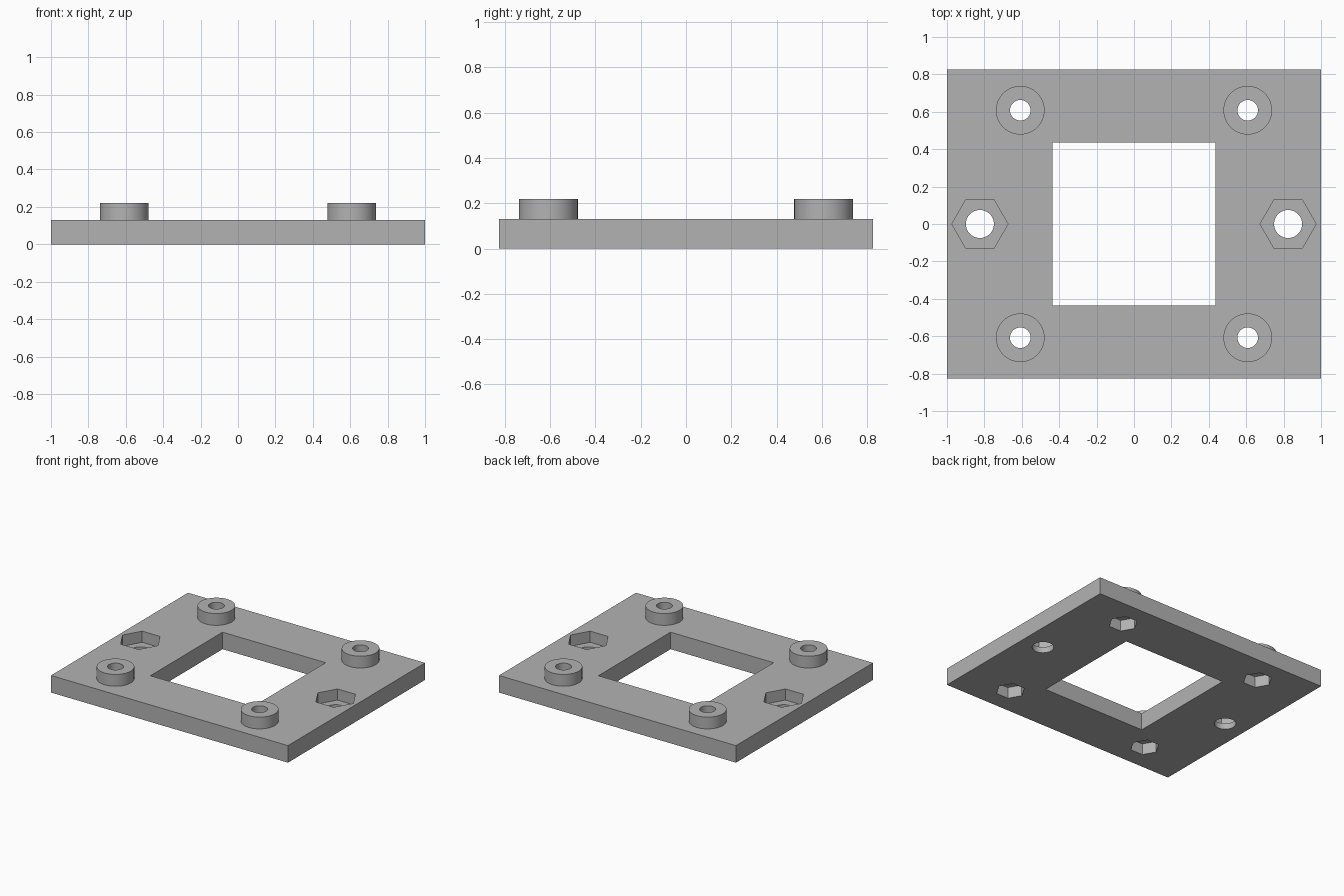
import bpy, bmesh, math
from mathutils import Matrix

# Plate and fitting sizes
WIDTH, DEPTH, THICK, TOP = 2.0, 1.652, 0.13, 0.22
WINDOW = 0.87
BOSS_AT, BOSS_R, SCREW_R, SMALL_NUT_R = 0.608, 0.13, 0.055, 0.102
NUT_AT, NUT_R, BOLT_R = 0.824, 0.15, 0.075
POCKET = 0.085

cube = bpy.data.objects.get("Cube")
if cube:
    bpy.data.objects.remove(cube, do_unlink=True)

grey = bpy.data.materials.new("plain grey")
grey.use_nodes = True
colour = (0.45, 0.45, 0.45, 1)
grey.diffuse_color = colour
grey.node_tree.nodes["Principled BSDF"].inputs["Base Color"].default_value = colour

corners = [(sx * BOSS_AT, sy * BOSS_AT) for sx in (-1, 1) for sy in (-1, 1)]
sides = [(-NUT_AT, 0), (NUT_AT, 0)]


def make_object(name, bm):
    mesh = bpy.data.meshes.new(name)
    bm.to_mesh(mesh)
    bm.free()
    mesh.materials.append(grey)
    obj = bpy.data.objects.new(name, mesh)
    bpy.context.collection.objects.link(obj)
    return obj


def add_box(bm, x, y, z0, z1):
    place = Matrix.Translation((0, 0, (z0 + z1) / 2)) @ Matrix.Diagonal((x, y, z1 - z0, 1))
    bmesh.ops.create_cube(bm, size=1, matrix=place)


def add_prism(bm, spot, radius, z0, z1, sides_count):
    # First corner points along x
    place = Matrix.Translation((*spot, (z0 + z1) / 2)) @ Matrix.Rotation(math.pi / 2, 4, "Z")
    bmesh.ops.create_cone(bm, cap_ends=True, segments=sides_count, radius1=radius,
                          radius2=radius, depth=z1 - z0, matrix=place)


def cut(obj, cutters):
    for cutter in cutters:
        cutter.hide_render = True
        mod = obj.modifiers.new(cutter.name, "BOOLEAN")
        mod.operation, mod.solver, mod.object = "DIFFERENCE", "EXACT", cutter
    graph = bpy.context.evaluated_depsgraph_get()
    result = bpy.data.meshes.new_from_object(obj.evaluated_get(graph))
    obj.modifiers.clear()
    obj.data = result


# Cutters: square window, round through holes, six-sided nut pockets
bm = bmesh.new()
add_box(bm, WINDOW, WINDOW, -0.1, 0.3)
for spot in corners:
    add_prism(bm, spot, SCREW_R, -0.1, 0.3, 48)
for spot in sides:
    add_prism(bm, spot, BOLT_R, -0.1, 0.3, 48)
hole_cutter = make_object("hole_cutter", bm)

bm = bmesh.new()
for spot in corners:
    add_prism(bm, spot, SMALL_NUT_R, -0.1, POCKET, 6)
for spot in sides:
    add_prism(bm, spot, NUT_R, THICK - POCKET, 0.3, 6)
pocket_cutter = make_object("pocket_cutter", bm)

# Base plate
bm = bmesh.new()
add_box(bm, WIDTH, DEPTH, 0, THICK)
plate = make_object("base_plate", bm)
cut(plate, [hole_cutter, pocket_cutter])

# Raised round bosses
bm = bmesh.new()
for spot in corners:
    add_prism(bm, spot, BOSS_R, THICK, TOP, 64)
bosses = make_object("screw_bosses", bm)
cut(bosses, [hole_cutter])

for cutter in (hole_cutter, pocket_cutter):
    bpy.data.objects.remove(cutter, do_unlink=True)

# Smooth round walls, crisp edges
bpy.ops.object.select_all(action="DESELECT")
for obj in (plate, bosses):
    obj.select_set(True)
bpy.context.view_layer.objects.active = plate
bpy.ops.object.shade_smooth_by_angle(angle=math.radians(30))
